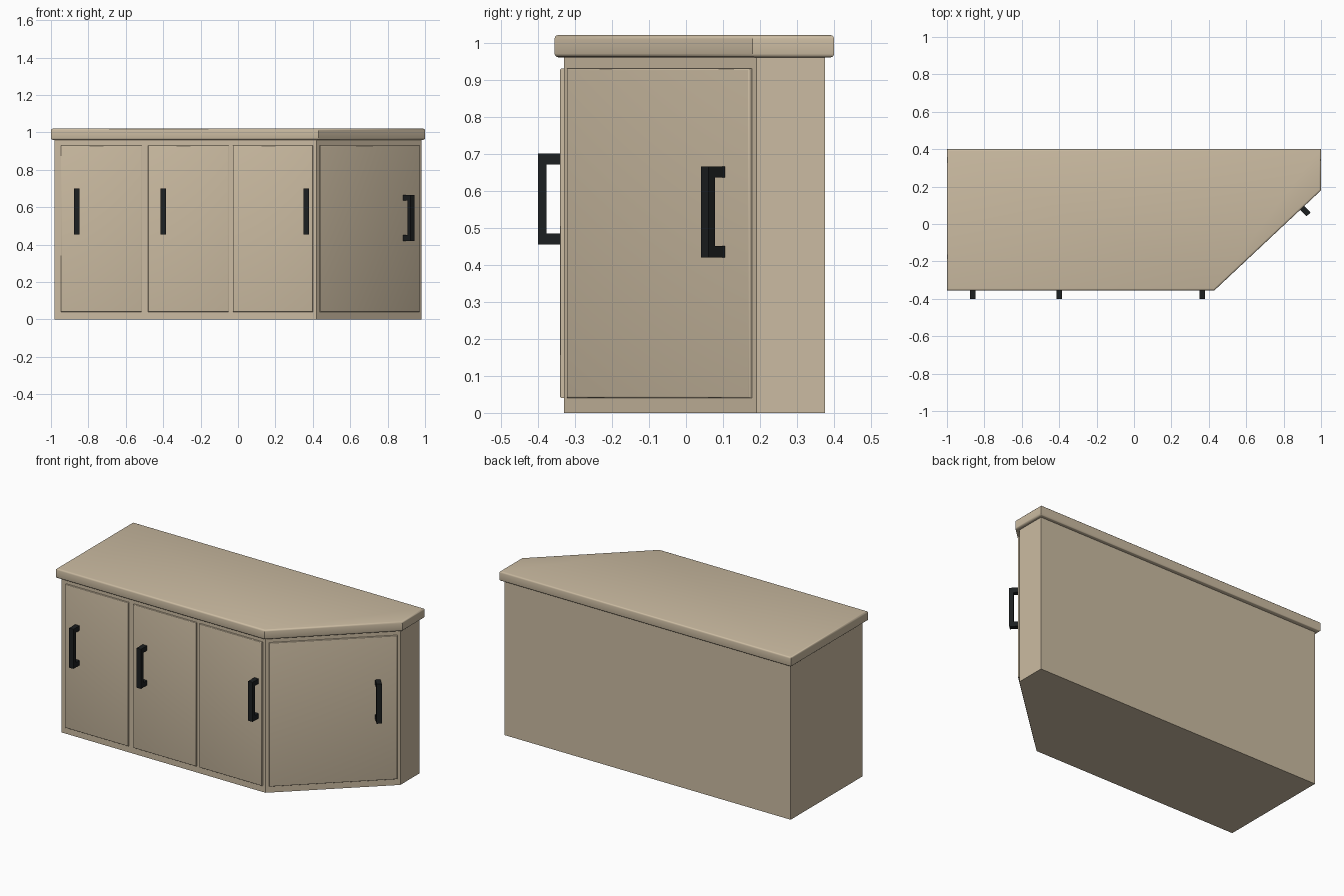
import bpy, bmesh, math
from mathutils import Matrix, Vector

if "Cube" in bpy.data.objects:
    bpy.data.objects.remove(bpy.data.objects["Cube"])


def material(name, color):
    m = bpy.data.materials.new(name)
    m.diffuse_color = color
    m.use_nodes = True
    m.node_tree.nodes["Principled BSDF"].inputs["Base Color"].default_value = m.diffuse_color
    return m


WOOD = material("beige_wood", (0.60, 0.50, 0.36, 1))
BLACK = material("black_metal", (0.012, 0.014, 0.015, 1))


def prism(name, outline, z0, z1, mat, bevel=0.0, pick=None, frame=Matrix()):
    """Extrude an outline upward, then round the edges accepted by pick."""
    bm = bmesh.new()
    base = bm.faces.new([bm.verts.new((x, y, z0)) for x, y in outline])
    top = bmesh.ops.extrude_face_region(bm, geom=[base])
    bmesh.ops.translate(bm, vec=(0, 0, z1 - z0),
                        verts=[g for g in top["geom"] if isinstance(g, bmesh.types.BMVert)])
    if not any(len(f.verts) == len(outline) and
               all(abs(v.co.z - z0) < 1e-6 for v in f.verts) for f in bm.faces):
        bm.faces.new([v for v in bm.verts if abs(v.co.z - z0) < 1e-6])
    if bevel:
        bmesh.ops.bevel(bm, geom=[e for e in bm.edges if pick(e)], offset=bevel,
                        segments=3, profile=0.5, affect='EDGES')
    bmesh.ops.recalc_face_normals(bm, faces=bm.faces)
    me = bpy.data.meshes.new(name)
    bm.to_mesh(me)
    bm.free()
    ob = bpy.data.objects.new(name, me)
    ob.matrix_world = frame
    me.materials.append(mat)
    bpy.context.collection.objects.link(ob)
    bpy.context.view_layer.objects.active = ob
    bpy.ops.object.select_all(action='DESELECT')
    ob.select_set(True)
    bpy.ops.object.shade_smooth_by_angle(angle=math.radians(35))
    return ob


def door(name, x0, x1, frame):
    # slab 0.01 proud of the cabinet face, front rim rounded
    front = lambda e: all(v.co.y < -0.009 for v in e.verts)
    prism(name, [(x0, -0.01), (x1, -0.01), (x1, 0.005), (x0, 0.005)],
          0.04, 0.93, WOOD, 0.005, front, frame)


def handle(name, x, z0, z1, frame):
    # U-shaped profile in the depth/height plane, swept across its width
    yo, yi, yb, t = -0.07, -0.046, -0.008, 0.03
    profile = [(yb, z0), (yo, z0), (yo, z1), (yb, z1),
               (yb, z1 - t), (yi, z1 - t), (yi, z0 + t), (yb, z0 + t)]
    # maps profile (a, b, extrusion) to (depth, height, width)
    turn = Matrix(((0, 0, 1, x), (1, 0, 0, 0), (0, 1, 0, 0), (0, 0, 0, 1)))
    prism(name, profile, -0.015, 0.015, BLACK, frame=frame @ turn)


# cabinet body with one cut corner
A, B = Vector((0.42, -0.33)), Vector((0.98, 0.19))
prism("cabinet_body", [(-0.98, -0.33), A, B, (0.98, 0.375), (-0.98, 0.375)],
      0.0, 0.965, WOOD)

# worktop with rounded rim
horizontal = lambda e: abs(e.verts[0].co.z - e.verts[1].co.z) < 1e-6
prism("worktop", [(-1, -0.355), (0.43, -0.355), (1, 0.18), (1, 0.40), (-1, 0.40)],
      0.96, 1.02, WOOD, 0.01, horizontal)

# front doors and handles
front = Matrix.Translation((0, -0.33, 0))
for i, (x0, x1, hx) in enumerate([(-0.947, -0.515, -0.863),
                                  (-0.481, -0.05, -0.40),
                                  (-0.028, 0.401, 0.365)], 1):
    door(f"front_door_{i}", x0, x1, front)
    handle(f"front_handle_{i}", hx, 0.455, 0.70, front)

# corner door and handle on the slanted face
d = B - A
slant = Matrix.Translation((A.x, A.y, 0)) @ Matrix.Rotation(math.atan2(d.y, d.x), 4, 'Z')
door("corner_door", 0.02, d.length - 0.018, slant)
handle("corner_handle", 0.635, 0.42, 0.665, slant)
